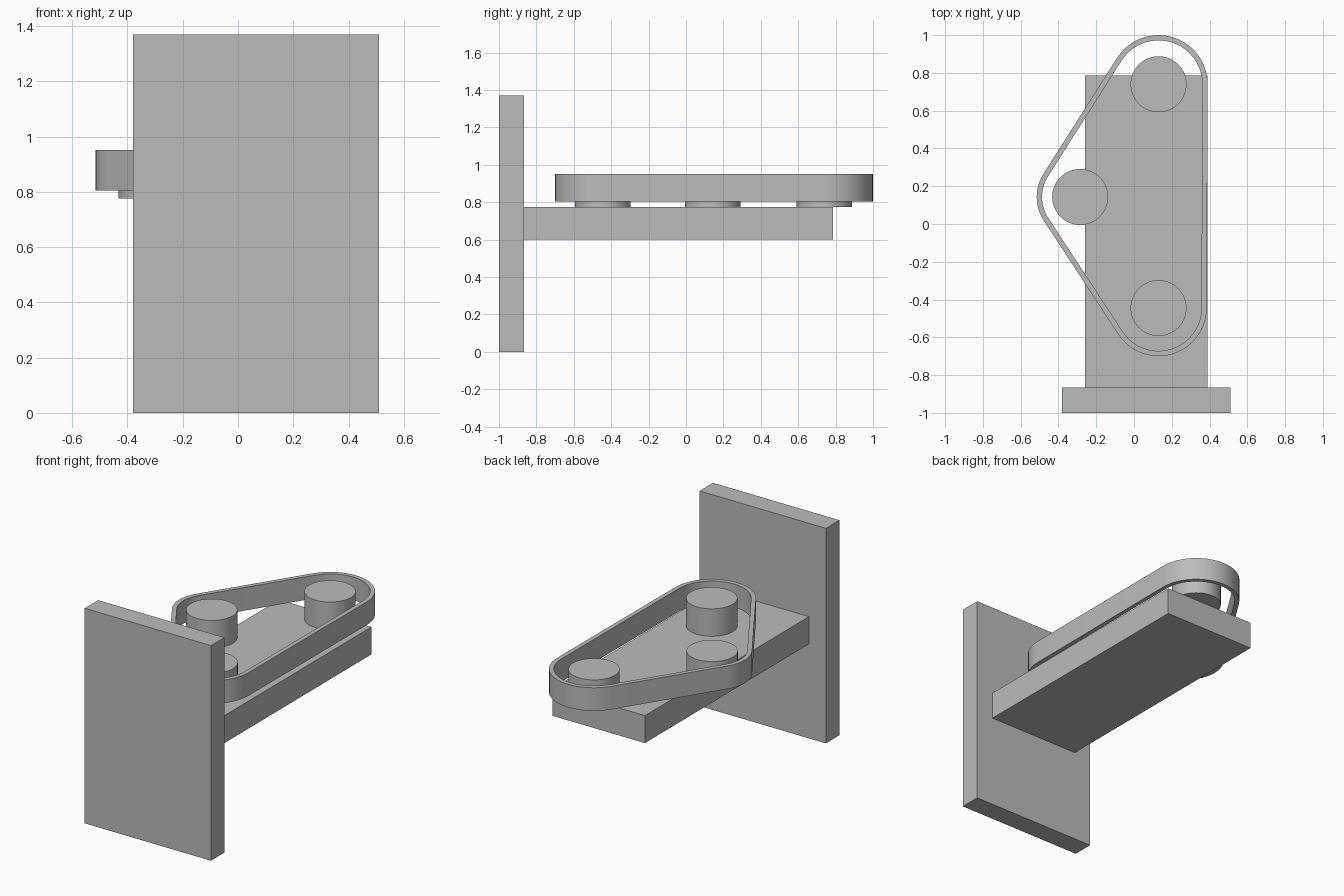
import bpy, bmesh
from math import acos, atan2, cos, sin, pi, hypot, radians

cube = bpy.data.objects.get("Cube")
if cube:
    bpy.data.objects.remove(cube, do_unlink=True)

# Single plain grey
GREY = (0.5, 0.5, 0.5, 1)
grey = bpy.data.materials.new("plain grey")
grey.use_nodes = True
grey.diffuse_color = GREY
grey.node_tree.nodes["Principled BSDF"].inputs["Base Color"].default_value = GREY


def finish(obj, name, smooth=False):
    obj.name = name
    obj.data.materials.append(grey)
    if smooth:
        bpy.ops.object.select_all(action='DESELECT')
        obj.select_set(True)
        bpy.context.view_layer.objects.active = obj
        bpy.ops.object.shade_smooth_by_angle(angle=radians(30))


def box(name, low, high):
    center = [(a + b) / 2 for a, b in zip(low, high)]
    bpy.ops.mesh.primitive_cube_add(size=1, location=center)
    obj = bpy.context.object
    obj.scale = [b - a for a, b in zip(low, high)]
    bpy.ops.object.transform_apply(location=False, rotation=False, scale=True)
    finish(obj, name)


def belt_outline(circles, steps=20):
    """Points round a taut belt, as (x, y, outward angle), counter-clockwise."""
    normals = []
    for i, (x, y, r) in enumerate(circles):
        x2, y2, r2 = circles[(i + 1) % len(circles)]
        dx, dy = x2 - x, y2 - y
        normals.append(atan2(dy, dx) - acos((r - r2) / hypot(dx, dy)))
    points = []
    for i, (x, y, r) in enumerate(circles):
        start = normals[i - 1]
        sweep = (normals[i] - start) % (2 * pi)
        for s in range(steps + 1):
            a = start + sweep * s / steps
            points.append((x + r * cos(a), y + r * sin(a), a))
    return points


def belt(name, circles, bottom, top, thickness):
    outline = belt_outline(circles)
    bm = bmesh.new()
    rings = []
    for inset, z in ((0, bottom), (0, top), (thickness, top), (thickness, bottom)):
        rings.append([bm.verts.new((x - inset * cos(a), y - inset * sin(a), z))
                      for x, y, a in outline])
    n = len(outline)
    for k in range(4):
        lower, upper = rings[k], rings[(k + 1) % 4]
        for i in range(n):
            j = (i + 1) % n
            bm.faces.new((lower[i], lower[j], upper[j], upper[i]))
    bmesh.ops.recalc_face_normals(bm, faces=bm.faces)
    mesh = bpy.data.meshes.new(name)
    bm.to_mesh(mesh)
    bm.free()
    obj = bpy.data.objects.new(name, mesh)
    bpy.context.collection.objects.link(obj)
    finish(obj, name, smooth=True)


# Upright plate and the arm reaching back from it
box("mounting_plate", (-0.38, -1, 0), (0.51, -0.865, 1.37))
box("support_arm", (-0.26, -0.865, 0.6), (0.39, 0.785, 0.775))

# Three pulleys, each with the radius of the belt bend round it
pulleys = {
    "front_pulley": (0.13, -0.445, 0.255),
    "rear_pulley": (0.13, 0.74, 0.26),
    "side_pulley": (-0.285, 0.143, 0.23),
}
for name, (x, y, _) in pulleys.items():
    bpy.ops.mesh.primitive_cylinder_add(vertices=64, radius=0.148, depth=0.175,
                                        location=(x, y, 0.8625))
    finish(bpy.context.object, name, smooth=True)

# Belt wrapped round the pulleys
belt("drive_belt", list(pulleys.values()), 0.805, 0.952, 0.028)
